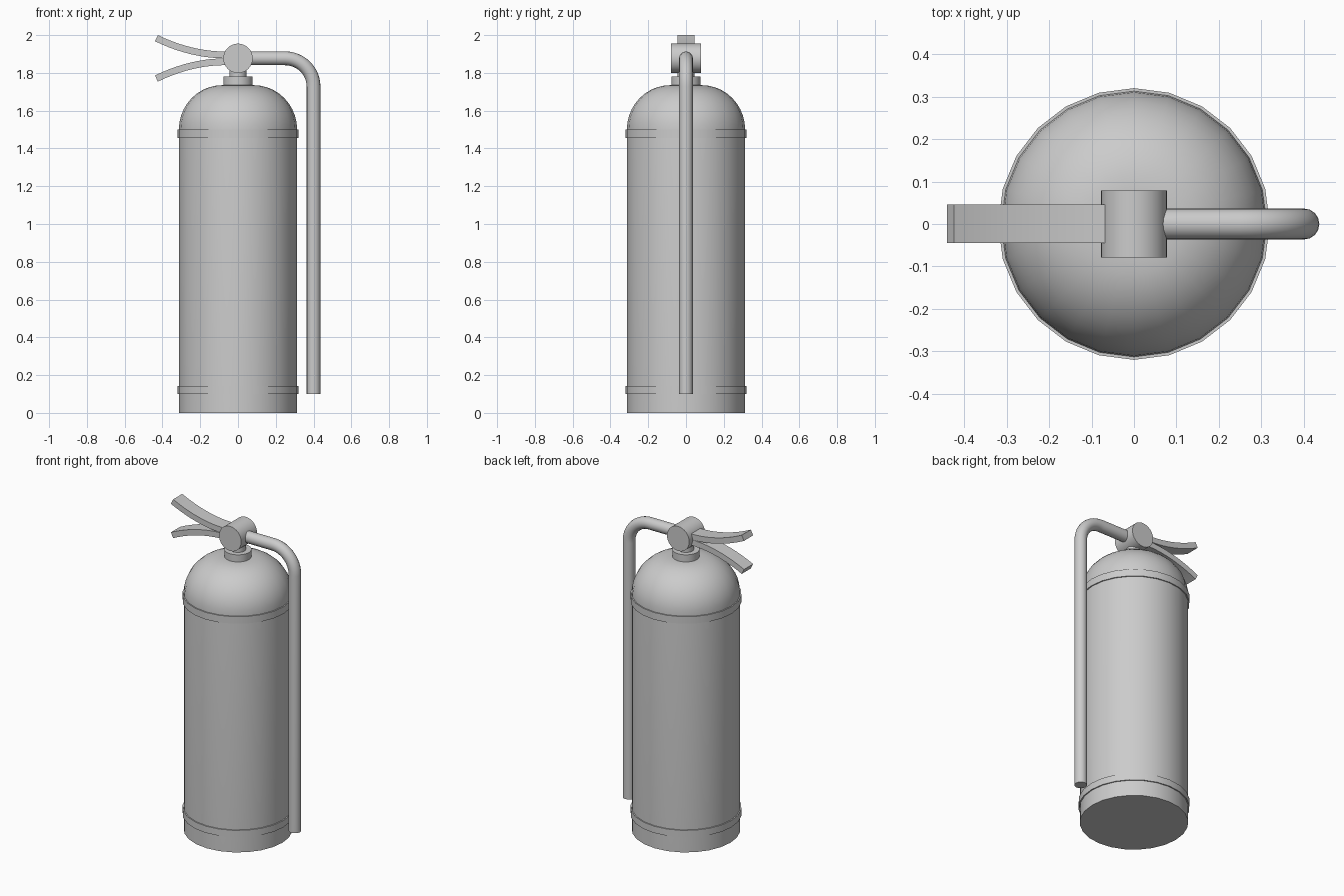
import bpy
import bmesh
from math import sin, cos, pi, radians
from mathutils import Matrix, Vector

cube = bpy.data.objects.get("Cube")
if cube:
    bpy.data.objects.remove(cube, do_unlink=True)

grey = bpy.data.materials.new("plain_grey")
grey.use_nodes = True
GREY = (0.6, 0.6, 0.6, 1.0)
grey.diffuse_color = GREY
grey.node_tree.nodes["Principled BSDF"].inputs["Base Color"].default_value = GREY

SIDES = 24
VALVE_Z = 1.877


def smooth(obj):
    bpy.ops.object.select_all(action="DESELECT")
    obj.select_set(True)
    bpy.context.view_layer.objects.active = obj
    bpy.ops.object.shade_smooth_by_angle(angle=radians(32))


def finish(name, bm):
    bmesh.ops.recalc_face_normals(bm, faces=bm.faces)
    mesh = bpy.data.meshes.new(name)
    bm.to_mesh(mesh)
    bm.free()
    mesh.materials.append(grey)
    obj = bpy.data.objects.new(name, mesh)
    bpy.context.collection.objects.link(obj)
    smooth(obj)
    return obj


def lathe(name, profile):
    """Spin an (r, z) profile around the z axis; open ends are capped."""
    bm = bmesh.new()
    rings = []
    for r, z in profile:
        angles = [2 * pi * i / SIDES for i in range(SIDES)]
        rings.append([bm.verts.new((r * cos(a), r * sin(a), z)) for a in angles])
    for low, high in zip(rings, rings[1:]):
        for i in range(SIDES):
            j = (i + 1) % SIDES
            bm.faces.new((low[i], low[j], high[j], high[i]))
    bm.faces.new(rings[0])
    bm.faces.new(rings[-1])
    return finish(name, bm)


# Tank: straight wall with a rounded shoulder
shoulder = [(0.083 + 0.23 * cos(a), 1.5 + 0.235 * sin(a))
            for a in (pi / 2 * i / 10 for i in range(11))]
lathe("tank", [(0.313, 0)] + shoulder)

# Raised bands around the tank
for name, low, high in (("lower_band", 0.10, 0.143), ("upper_band", 1.455, 1.5)):
    lathe(name, [(0.32, low), (0.32, high)])

# Collar and neck
lathe("collar", [(0.078, 1.72), (0.078, 1.78)])
lathe("neck", [(0.045, 1.77), (0.045, VALVE_Z)])

# Valve: a drum lying front to back
bm = bmesh.new()
bmesh.ops.create_cone(bm, cap_ends=True, segments=32, radius1=0.078, radius2=0.078,
                      depth=0.158,
                      matrix=Matrix.Translation((0, 0, VALVE_Z)) @ Matrix.Rotation(pi / 2, 4, "X"))
finish("valve", bm)


# Levers: a curved bar, mirrored above and below the valve axis
def lever(name, side):
    bm = bmesh.new()
    steps, bend = 10, 0.66
    sections = []
    for i in range(steps + 1):
        d = 0.367 * i / steps
        centre = Vector((-0.065 - d, 0, 0.018 + bend * d * d))
        offset = Vector((2 * bend * d, 0, 1)).normalized() * 0.018
        corners = []
        for sign, y in ((-1, -0.045), (-1, 0.046), (1, 0.046), (1, -0.045)):
            p = centre + offset * sign
            corners.append(bm.verts.new((p.x, y, VALVE_Z + side * p.z)))
        sections.append(corners)
    for a, b in zip(sections, sections[1:]):
        for i in range(4):
            j = (i + 1) % 4
            bm.faces.new((a[i], a[j], b[j], b[i]))
    bm.faces.new(sections[0])
    bm.faces.new(sections[-1])
    return finish(name, bm)


lever("upper_lever", 1)
lever("lower_lever", -1)

# Hose: out of the valve, round a bend and down the side
bend_r = 0.15
path = [(0.0, VALVE_Z)]
for i in range(13):
    a = pi / 2 * i / 12
    path.append((0.25 + bend_r * sin(a), VALVE_Z - bend_r + bend_r * cos(a)))
path.append((0.40, 0.10))
curve = bpy.data.curves.new("hose", "CURVE")
curve.dimensions = "3D"
curve.bevel_depth = 0.0365
curve.bevel_resolution = 6
curve.use_fill_caps = True
spline = curve.splines.new("POLY")
spline.points.add(len(path) - 1)
for point, (x, z) in zip(spline.points, path):
    point.co = (x, 0, z, 1)
curve.materials.append(grey)
hose = bpy.data.objects.new("hose", curve)
bpy.context.collection.objects.link(hose)
bpy.ops.object.select_all(action="DESELECT")
hose.select_set(True)
bpy.context.view_layer.objects.active = hose
bpy.ops.object.convert(target="MESH")
smooth(bpy.context.view_layer.objects.active)
